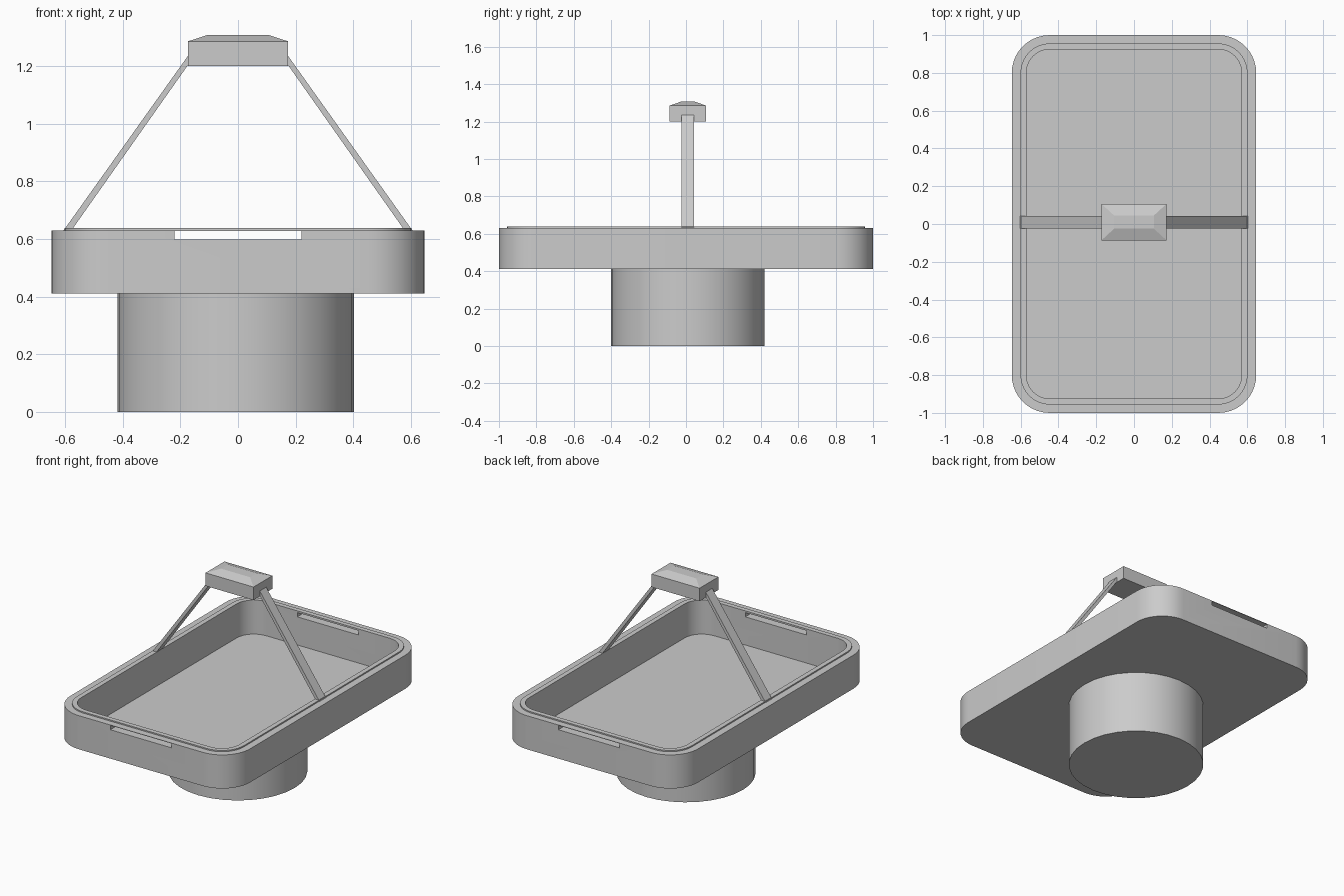
import bpy, bmesh, math

cube = bpy.data.objects.get("Cube")
if cube:
    bpy.data.objects.remove(cube)

GREY = (0.6, 0.6, 0.6, 1)
grey = bpy.data.materials.new("plain_grey")
grey.use_nodes = True
grey.diffuse_color = GREY
grey.node_tree.nodes["Principled BSDF"].inputs["Base Color"].default_value = GREY

CENTRE_Y = 0.01  # the handle and the base share this offset


def rounded_rect(half_x, half_y, radius, z, steps=10):
    """Ring of points around a rounded rectangle, counter-clockwise."""
    ring = []
    for corner, (sx, sy) in enumerate([(1, 1), (-1, 1), (-1, -1), (1, -1)]):
        for i in range(steps + 1):
            a = math.pi / 2 * (corner + i / steps)
            ring.append((sx * (half_x - radius) + radius * math.cos(a),
                         sy * (half_y - radius) + radius * math.sin(a), z))
    return ring


def rect(half_x, half_y, z, cy=CENTRE_Y):
    return [(sx * half_x, cy + sy * half_y, z)
            for sx, sy in [(1, 1), (-1, 1), (-1, -1), (1, -1)]]


def loft(name, rings):
    """Join matching rings into a closed, capped solid."""
    bm = bmesh.new()
    loops = [[bm.verts.new(p) for p in ring] for ring in rings]
    count = len(loops[0])
    for low, high in zip(loops, loops[1:]):
        for i in range(count):
            j = (i + 1) % count
            bm.faces.new((low[i], low[j], high[j], high[i]))
    bm.faces.new(loops[0][::-1])
    bm.faces.new(loops[-1])
    bmesh.ops.recalc_face_normals(bm, faces=bm.faces)
    mesh = bpy.data.meshes.new(name)
    bm.to_mesh(mesh)
    bm.free()
    mesh.materials.append(grey)
    obj = bpy.data.objects.new(name, mesh)
    bpy.context.collection.objects.link(obj)
    return obj


def activate(obj):
    bpy.ops.object.select_all(action='DESELECT')
    obj.select_set(True)
    bpy.context.view_layer.objects.active = obj


def smooth(obj):
    activate(obj)
    bpy.ops.object.shade_smooth_by_angle(angle=math.radians(30))


# Tray: outer wall, raised lip, inner wall and floor
BOTTOM, RIM, LIP, FLOOR = 0.411, 0.63, 0.638, 0.416
tray = loft("tray", [
    rounded_rect(0.647, 1.0, 0.2, BOTTOM),
    rounded_rect(0.647, 1.0, 0.2, RIM),
    rounded_rect(0.601, 0.956, 0.156, RIM),
    rounded_rect(0.601, 0.956, 0.156, LIP),
    rounded_rect(0.57, 0.925, 0.125, LIP),
    rounded_rect(0.57, 0.925, 0.125, FLOOR),
])

# Slots through the two end walls
cutter = loft("slot_cutter", [rect(0.22, 1.1, z, 0) for z in (0.599, 0.627)])
cutter.hide_render = True
cut = tray.modifiers.new("slots", 'BOOLEAN')
cut.operation = 'DIFFERENCE'
cut.solver = 'EXACT'
cut.object = cutter
activate(tray)
bpy.ops.object.modifier_apply(modifier=cut.name)
bpy.data.objects.remove(cutter)
smooth(tray)

# Round base under the tray
bpy.ops.mesh.primitive_cylinder_add(vertices=32, radius=0.41, depth=BOTTOM,
                                    location=(-0.008, CENTRE_Y, BOTTOM / 2))
base = bpy.context.object
base.name = "base"
base.data.materials.append(grey)
smooth(base)

# Handle grip with a bevelled top
loft("handle_grip", [rect(0.173, 0.097, 1.2), rect(0.173, 0.097, 1.285),
                     rect(0.105, 0.035, 1.307)])

# Slanted struts from the rim to the grip
for name, side in (("left_strut", 1), ("right_strut", -1)):
    profile = [(0.604, RIM), (0.173, 1.235), (0.173, 1.203), (0.577, RIM)]
    loft(name, [[(side * x, CENTRE_Y + y, z) for x, z in profile]
                for y in (-0.033, 0.033)])
